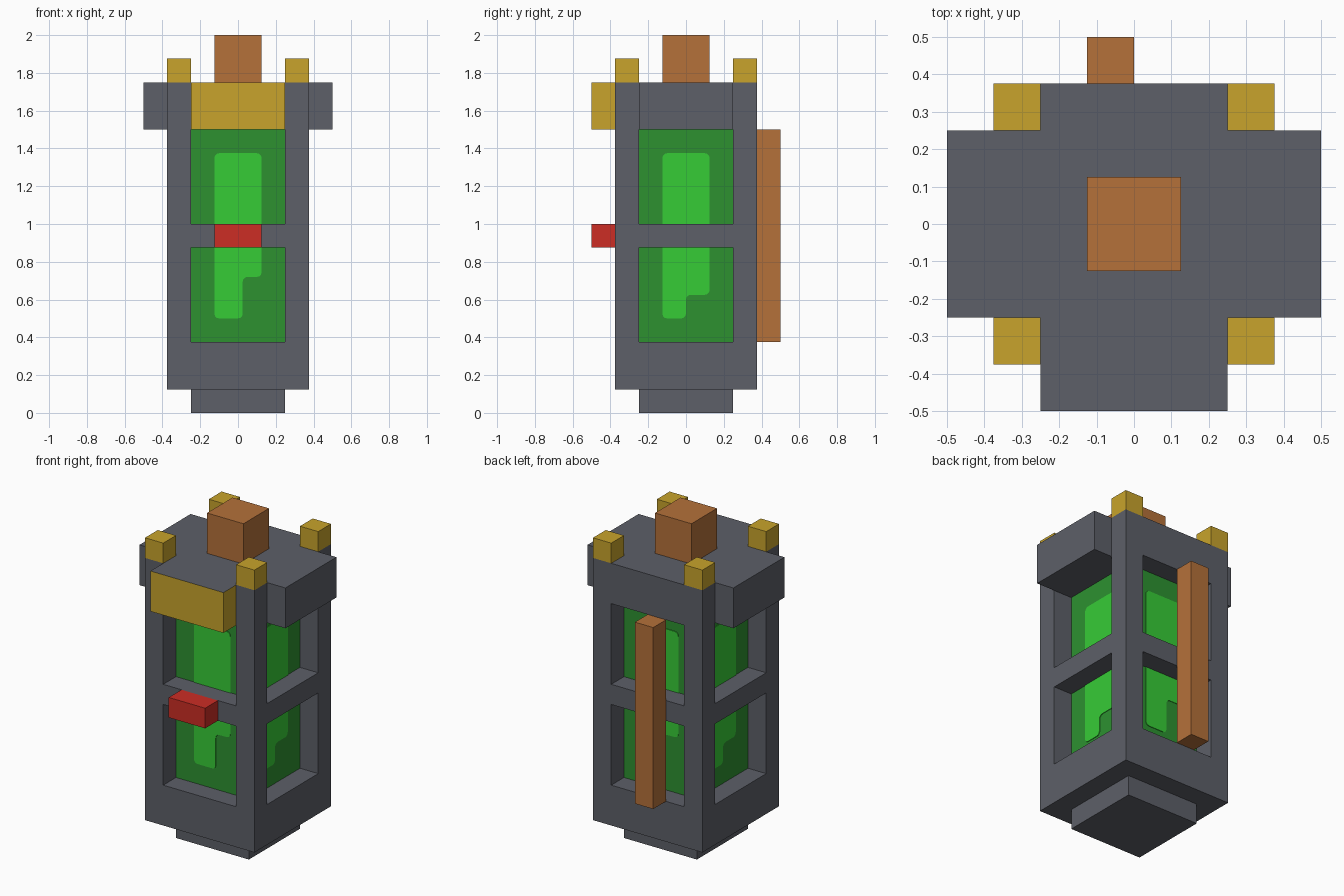
import bpy
import bmesh
from math import pi
from mathutils import Matrix, Vector

cube = bpy.data.objects.get("Cube")
if cube:
    bpy.data.objects.remove(cube, do_unlink=True)


def material(name, rgb):
    mat = bpy.data.materials.new(name)
    mat.use_nodes = True
    mat.diffuse_color = (*rgb, 1)
    mat.node_tree.nodes["Principled BSDF"].inputs["Base Color"].default_value = (*rgb, 1)
    return mat


GREY = material("slate grey", (0.109, 0.115, 0.138))
GOLD = material("gold", (0.578, 0.371, 0.025))
COPPER = material("copper", (0.462, 0.165, 0.042))
GREEN = material("dark green", (0.026, 0.283, 0.030))
GLOW = material("bright green", (0.037, 0.604, 0.037))
RED = material("red", (0.604, 0.026, 0.018))


def finish(name, bm, *mats):
    mesh = bpy.data.meshes.new(name)
    bm.to_mesh(mesh)
    bm.free()
    for mat in mats:
        mesh.materials.append(mat)
    obj = bpy.data.objects.new(name, mesh)
    bpy.context.scene.collection.objects.link(obj)
    return obj


def box_mesh(low, high):
    low, high = Vector(low), Vector(high)
    bm = bmesh.new()
    bmesh.ops.create_cube(bm, size=1, matrix=Matrix.Translation((low + high) / 2)
                          @ Matrix.Diagonal((*(high - low), 1)))
    return bm


def box(name, low, high, *mats):
    return finish(name, box_mesh(low, high), *mats)


# Lantern body: slice the block, then sink the window panes
bm = box_mesh((-0.375, -0.375, 0.125), (0.375, 0.375, 1.75))
cuts = [(axis, s * 0.25) for axis in (0, 1) for s in (-1, 1)]
cuts += [(2, z) for z in (0.375, 0.875, 1.0, 1.5)]
for axis, at in cuts:
    point, normal = Vector(), Vector()
    point[axis], normal[axis] = at, 1
    bmesh.ops.bisect_plane(bm, geom=bm.verts[:] + bm.edges[:] + bm.faces[:],
                           plane_co=point, plane_no=normal)
bm.normal_update()
panes = []
for face in bm.faces:
    c = face.calc_center_median()
    centred = min(abs(c.x), abs(c.y)) < 0.01
    in_window = 0.375 < c.z < 0.875 or 1.0 < c.z < 1.5
    if abs(face.normal.z) < 0.5 and centred and in_window:
        panes.append(face)
bmesh.ops.inset_individual(bm, faces=panes, thickness=0, depth=-0.125)
for face in panes:
    face.material_index = 1
finish("lantern_body", bm, GREY, GREEN)

# Glowing liquid plates, one on each side of the core
for i, side in enumerate(("front", "left", "back", "right")):
    step = 0.72 if i % 2 == 0 else 0.625
    notch = 0.025 if i % 2 == 0 else 0.0
    outline = [(-0.125, 0.5), (notch, 0.5), (notch, step),
               (0.125, step), (0.125, 1.375), (-0.125, 1.375)]
    bm = bmesh.new()
    bm.faces.new([bm.verts.new((x, -0.25, z)) for x, z in outline])
    bmesh.ops.bevel(bm, geom=bm.verts[:], offset=0.025, segments=3,
                    profile=0.5, affect='VERTICES')
    ext = bmesh.ops.extrude_face_region(bm, geom=bm.faces[:])
    moved = [v for v in ext["geom"] if isinstance(v, bmesh.types.BMVert)]
    bmesh.ops.translate(bm, verts=moved, vec=(0, -0.004, 0))
    bmesh.ops.recalc_face_normals(bm, faces=bm.faces[:])
    bmesh.ops.rotate(bm, verts=bm.verts[:], matrix=Matrix.Rotation(i * pi / 2, 3, 'Z'))
    finish("glow_" + side, bm, GLOW)

# Base and top knob
box("base", (-0.25, -0.25, 0), (0.25, 0.25, 0.125), GREY)
box("top_knob", (-0.125, -0.125, 1.75), (0.125, 0.125, 2), COPPER)

# Mirrored side blocks and corner studs
for sx, side in ((1, "left"), (-1, "right")):
    xs = sorted((sx * 0.375, sx * 0.5))
    box("side_block_" + side, (xs[0], -0.25, 1.5), (xs[1], 0.25, 1.75), GREY)
    xs = sorted((sx * 0.25, sx * 0.375))
    for sy, end in ((-1, "front"), (1, "back")):
        ys = sorted((sy * 0.25, sy * 0.375))
        box(f"corner_stud_{end}_{side}", (xs[0], ys[0], 1.75),
            (xs[1], ys[1], 1.875), GOLD)

# Front block: gold with a grey top
front = box("front_block", (-0.25, -0.5, 1.5), (0.25, -0.375, 1.75), GOLD, GREY)
for poly in front.data.polygons:
    poly.material_index = int(poly.normal.z > 0.5)

# Front button and back rod
box("front_button", (-0.125, -0.5, 0.875), (0.125, -0.375, 1.0), RED)
box("back_rod", (-0.125, 0.375, 0.375), (0, 0.5, 1.5), COPPER)
